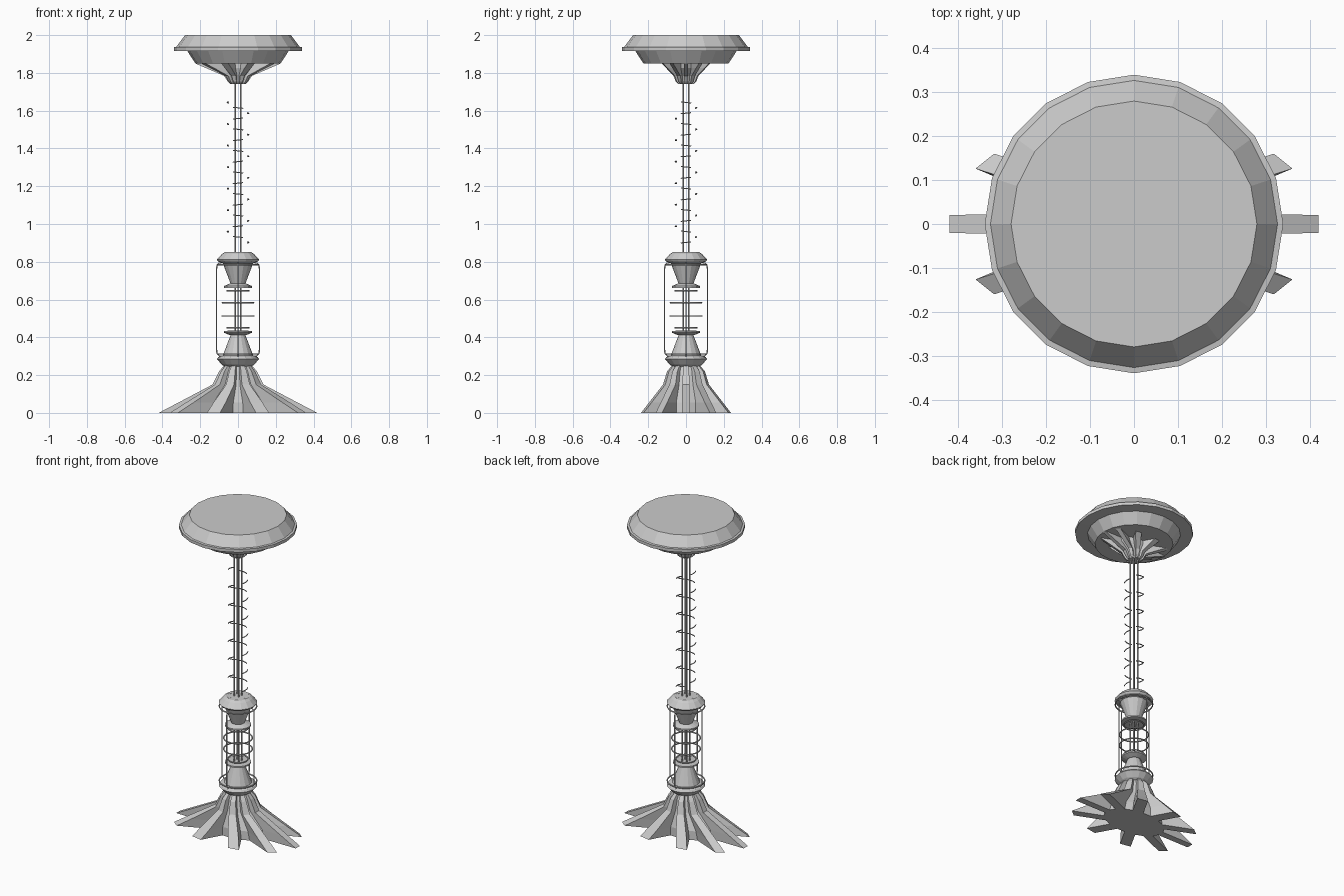
import bpy, math
from math import sin, cos, pi, radians

if "Cube" in bpy.data.objects:
    bpy.data.objects.remove(bpy.data.objects["Cube"])


def make(name, verts, faces):
    me = bpy.data.meshes.new(name)
    me.from_pydata(verts, [], faces)
    me.update()
    ob = bpy.data.objects.new(name, me)
    bpy.context.collection.objects.link(ob)
    return ob


def loft(name, rings):
    """Skin closed rings listed bottom to top and cap both ends."""
    n = len(rings[0])
    verts = [p for r in rings for p in r]
    faces = [(k * n + i, k * n + (i + 1) % n, (k + 1) * n + (i + 1) % n, (k + 1) * n + i)
             for k in range(len(rings) - 1) for i in range(n)]
    faces.append(tuple(reversed(range(n))))
    faces.append(tuple(range((len(rings) - 1) * n, len(rings) * n)))
    return make(name, verts, faces)


def lathe(name, profile, n):
    return loft(name, [[(r * cos(2 * pi * i / n), r * sin(2 * pi * i / n), z)
                        for i in range(n)] for r, z in profile])


def tube(name, paths, radius, cyclic=False):
    """Thin round wire along one or more paths, turned into a mesh."""
    cu = bpy.data.curves.new(name, 'CURVE')
    cu.dimensions = '3D'
    cu.bevel_depth = radius
    cu.bevel_resolution = 1
    cu.use_fill_caps = True
    for path in paths:
        sp = cu.splines.new('POLY')
        sp.points.add(len(path) - 1)
        for p, co in zip(sp.points, path):
            p.co = (*co, 1)
        sp.use_cyclic_u = cyclic
    ob = bpy.data.objects.new(name, cu)
    bpy.context.collection.objects.link(ob)
    return ob


def ribbed_foot(name, z0, sxy, sz):
    """Ten ribs fanning out from a round neck to an oval star."""
    # height, rib radius, valley radius, rib half width, y squash
    levels = [(0, .42, .20, .036, .58), (.055, .315, .185, .034, .63),
              (.15, .135, .10, .022, .9), (.22, .10, .075, .016, 1), (.25, .075, .06, .012, 1)]
    rings = []
    for z, rt, rv, w, sy in levels:
        ring = []
        for i in range(10):
            a = 2 * pi * i / 10
            for rad, off in ((rv, -w), (rt, -w), (rt, w), (rv, w)):
                x = rad * cos(a) - off * sin(a)
                y = rad * sin(a) + off * cos(a)
                ring.append((x * sxy, y * sy * sxy, z0 + z * sz))
        rings.append(ring)
    if sz < 0:
        rings.reverse()
    return loft(name, rings)


# ribbed base and its small flipped copy under the seat
ribbed_foot("ribbed_base", 0, 1, 1)
ribbed_foot("seat_support", 1.85, .54, -.44)

# round seat
lathe("seat", [(.225, 1.85), (.268, 1.915), (.34, 1.917), (.34, 1.936),
               (.327, 1.938), (.28, 2.0)], 20)

# lower and upper collars, mirrored about mid height
collar = [(.07, .245), (.085, .255), (.112, .285), (.105, .295), (.08, .305), (.038, .415)]
plate = [(.045, .412), (.075, .425), (.075, .434), (.03, .436)]
for part, prof in (("collar", collar), ("spring_plate", plate)):
    lathe("lower_" + part, prof, 16)
    lathe("upper_" + part, [(r, 1.096 - z) for r, z in reversed(prof)], 16)

# little prongs on the upper collar
for i in range(6):
    a = 2 * pi * i / 6
    rings = []
    for z, r, w, t in ((.81, .075, .02, .022), (.852, .058, .012, .009)):
        rings.append([((r + u) * cos(a) - v * sin(a), (r + u) * sin(a) + v * cos(a), z)
                      for u, v in ((-t, -w), (t, -w), (t, w), (-t, w))])
    loft("collar_prong", rings)

# cluster of four central rods
tube("central_rods", [[(x, y, .41), (x, y, 1.75)]
                      for x in (-.015, .015) for y in (-.015, .015)], .0045)

# four outer tie rods with ends hooked into the collars
hook = [(.08, .30), (.10, .302), (.112, .315), (.113, .335), (.113, .761),
        (.112, .781), (.10, .794), (.08, .796)]
tube("tie_rods", [[(r * cos(k * pi / 2), r * sin(k * pi / 2), z) for r, z in hook]
                  for k in range(4)], .0035)


def circle(r, z, a0=0, a1=2 * pi, n=24, rise=0):
    return [(r * cos(a0 + (a1 - a0) * i / n), r * sin(a0 + (a1 - a0) * i / n),
             z + rise * i / n) for i in range(n)]


# wire loops on the collars
tube("collar_loops", [circle(.108, z) for z in (.312, .784)], .004, True)

# wide lower spring coils
tube("lower_spring", [circle(r, z) for r, z in
                      ((.058, .45), (.083, .513), (.083, .583), (.058, .646))], .004, True)

# upper spring as short rising arcs, four per turn
arcs = []
for k in range(27):
    a = k * pi / 2
    arcs.append(circle(.057, .90 + k * .0285, a - radians(28), a + radians(34), 8, .006))
tube("upper_spring", arcs, .003)
